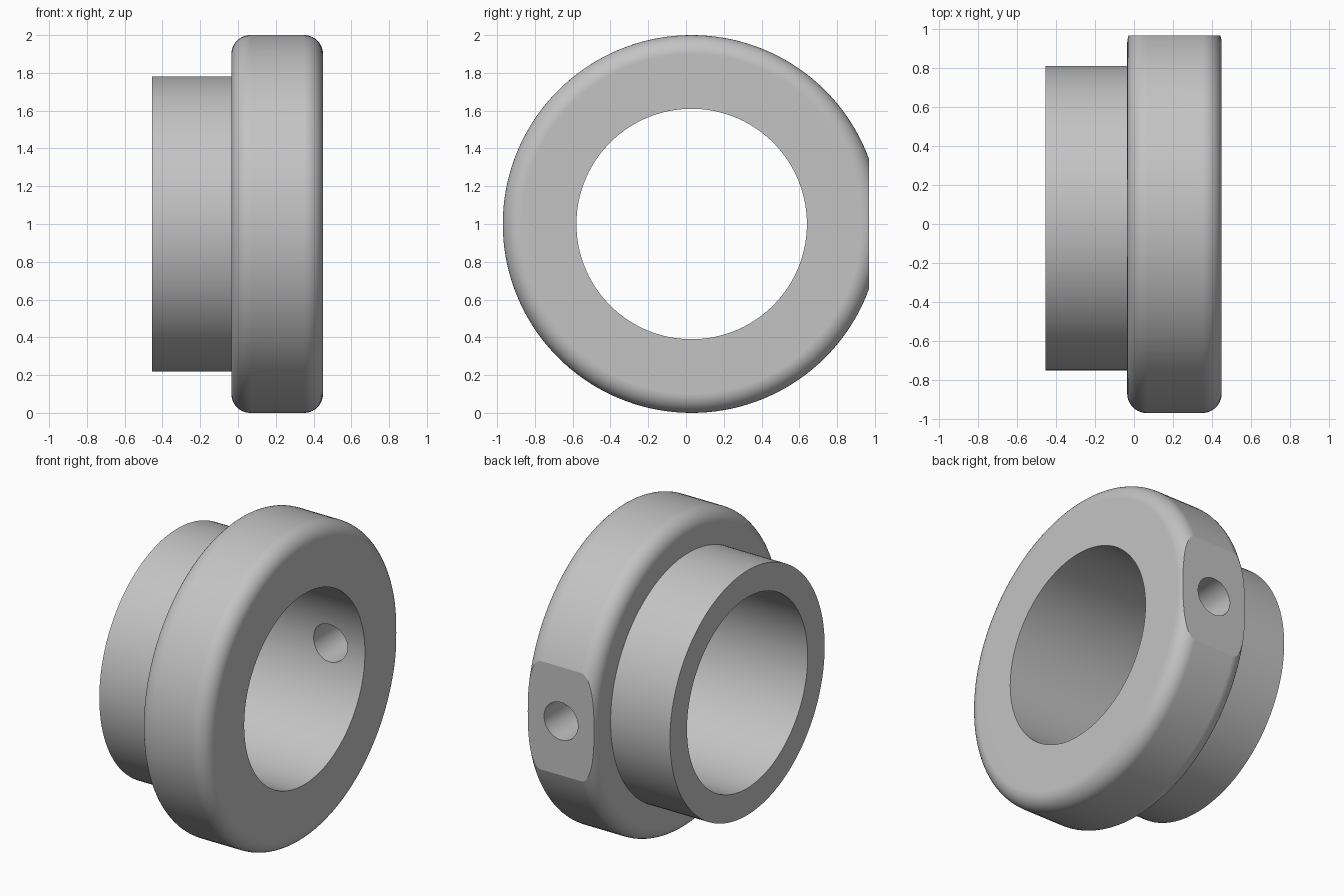
import bpy
import bmesh
from math import pi, sin, cos, radians
from mathutils import Matrix, Vector

if "Cube" in bpy.data.objects:
    bpy.data.objects.remove(bpy.data.objects["Cube"], do_unlink=True)

CENTRE = Vector((0, 0.03, 1))
FLANGE_R, HUB_R, BORE_R, FILLET = 1.0, 0.782, 0.61, 0.1
HUB_END, FLANGE_BACK, FLANGE_FACE = -0.455, -0.035, 0.45
FLAT_Y = 0.968
STEPS, SEGMENTS = 10, 144

grey = bpy.data.materials.new("grey")
grey.use_nodes = True
colour = (0.55, 0.55, 0.55, 1)
grey.diffuse_color = colour
grey.node_tree.nodes["Principled BSDF"].inputs["Base Color"].default_value = colour


def make_object(name, bm):
    mesh = bpy.data.meshes.new(name)
    bmesh.ops.recalc_face_normals(bm, faces=bm.faces)
    bm.to_mesh(mesh)
    bm.free()
    mesh.materials.append(grey)
    obj = bpy.data.objects.new(name, mesh)
    bpy.context.collection.objects.link(obj)
    return obj


def fillet(x, start):
    """Quarter round on the flange rim, as (x, radius) points."""
    angles = [start - i * pi / 2 / STEPS for i in range(STEPS + 1)]
    return [(x + FILLET * cos(a), FLANGE_R - FILLET + FILLET * sin(a)) for a in angles]


# Flanged bushing: one closed profile turned around the x axis
profile = [(HUB_END, BORE_R), (HUB_END, HUB_R), (FLANGE_BACK, HUB_R)]
profile += fillet(FLANGE_BACK + FILLET, pi)
profile += fillet(FLANGE_FACE - FILLET, pi / 2)
profile += [(FLANGE_FACE, BORE_R)]
bm = bmesh.new()
rings = []
for i in range(SEGMENTS):
    a = 2 * pi * i / SEGMENTS
    rings.append([bm.verts.new(CENTRE + Vector((x, r * cos(a), r * sin(a)))) for x, r in profile])
for i, ring in enumerate(rings):
    after = rings[(i + 1) % SEGMENTS]
    for j in range(len(profile)):
        k = (j + 1) % len(profile)
        bm.faces.new((ring[j], ring[k], after[k], after[j]))
bushing = make_object("flanged_bushing", bm)

# Cutter for the flat on the back of the rim
bm = bmesh.new()
bmesh.ops.create_cube(bm, size=2, matrix=Matrix.Translation((0, FLAT_Y + 1, 1)))
flat_cutter = make_object("flat_cutter", bm)

# Cutter for the set screw hole through the flat into the bore
bm = bmesh.new()
bmesh.ops.create_cone(
    bm, cap_ends=True, segments=48, radius1=0.12, radius2=0.12, depth=0.9,
    matrix=Matrix.Translation((0.207, 0.8, 1)) @ Matrix.Rotation(pi / 2, 4, "X"))
hole_cutter = make_object("screw_hole_cutter", bm)

bpy.ops.object.select_all(action="DESELECT")
bushing.select_set(True)
bpy.context.view_layer.objects.active = bushing
for cutter in (flat_cutter, hole_cutter):
    cut = bushing.modifiers.new(cutter.name, "BOOLEAN")
    cut.operation = "DIFFERENCE"
    cut.solver = "EXACT"
    cut.object = cutter
    bpy.ops.object.modifier_apply(modifier=cut.name)
    bpy.data.objects.remove(cutter, do_unlink=True)

# Smooth round surfaces, crisp edges
bpy.ops.object.shade_smooth_by_angle(angle=radians(14))
weighted = bushing.modifiers.new("weighted_normals", "WEIGHTED_NORMAL")
weighted.keep_sharp = True
